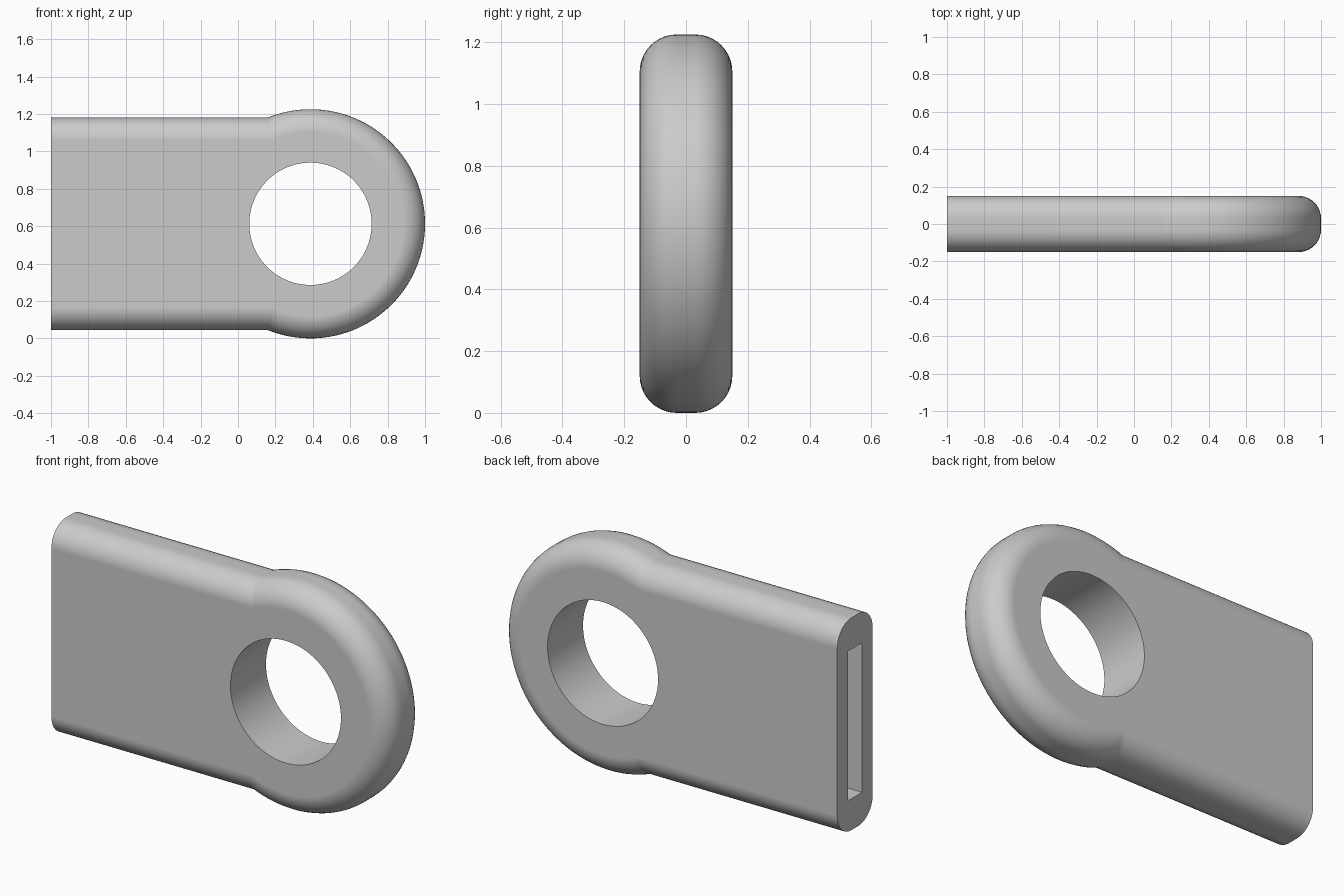
import bpy, bmesh
from math import sin, cos, pi, sqrt, atan2, radians
from mathutils import Matrix

cube = bpy.data.objects.get("Cube")
if cube:
    bpy.data.objects.remove(cube, do_unlink=True)

# Main sizes
EYE_X, EYE_Z = 0.3875, 0.6125      # centre of the round end
EYE_R, HOLE_R = 0.6125, 0.327
BAR_H = 0.568                      # half height of the shank
HALF_T, ROUND = 0.15, 0.12         # half thickness, edge rounding
ARC, STEPS = 72, 10

grey = bpy.data.materials.new("plain grey")
grey.use_nodes = True
colour = (0.6, 0.6, 0.6, 1)
grey.diffuse_color = colour
grey.node_tree.nodes["Principled BSDF"].inputs["Base Color"].default_value = colour


def make_object(name, bm):
    bmesh.ops.recalc_face_normals(bm, faces=bm.faces)
    mesh = bpy.data.meshes.new(name)
    bm.to_mesh(mesh)
    bm.free()
    mesh.materials.append(grey)
    obj = bpy.data.objects.new(name, mesh)
    bpy.context.collection.objects.link(obj)
    return obj


def outline(inset, y):
    """Keyhole outline of shank and round end, shrunk by inset."""
    r, h = EYE_R - inset, BAR_H - inset
    neck = atan2(h, -sqrt(r * r - h * h))
    angles = [neck - 2 * neck * i / ARC for i in range(ARC + 1)]
    arc = [(EYE_X + r * cos(a), y, EYE_Z + r * sin(a)) for a in angles]
    return [(-1, y, EYE_Z + h)] + arc + [(-1, y, EYE_Z - h)]


# Body: stacked outlines following a rounded edge from front to back
edge = [(ROUND * (1 - sin(t)), HALF_T - ROUND + ROUND * cos(t))
        for t in (pi / 2 * i / STEPS for i in range(STEPS + 1))]
section = [(d, -y) for d, y in edge] + [(d, y) for d, y in reversed(edge)]
bm = bmesh.new()
rings = [[bm.verts.new(p) for p in outline(d, y)] for d, y in section]
for a, b in zip(rings, rings[1:]):
    for i in range(len(a) - 1):
        bm.faces.new((a[i], a[i + 1], b[i + 1], b[i]))
bm.faces.new(rings[0])
bm.faces.new(rings[-1])
bm.faces.new([r[0] for r in rings] + [r[-1] for r in reversed(rings)])
body = make_object("eye_end_body", bm)

# Cutter for the round through hole
bm = bmesh.new()
bmesh.ops.create_cone(bm, cap_ends=True, segments=96, radius1=HOLE_R, radius2=HOLE_R, depth=1,
                      matrix=Matrix.Translation((EYE_X, 0, EYE_Z)) @ Matrix.Rotation(pi / 2, 4, 'X'))
hole = make_object("hole_cutter", bm)

# Cutter for the blind slot in the flat end
bm = bmesh.new()
bmesh.ops.create_cube(bm, size=1, matrix=Matrix.Translation((-1, 0, EYE_Z))
                      @ Matrix.Diagonal((1.4, 0.12, 0.8, 1)))
slot = make_object("slot_cutter", bm)

for cutter in (hole, slot):
    mod = body.modifiers.new(cutter.name, 'BOOLEAN')
    mod.operation, mod.solver, mod.object = 'DIFFERENCE', 'EXACT', cutter
    cutter.hide_render = True

# Keep the cut result and drop the cutters
bpy.context.view_layer.update()
result = bpy.data.meshes.new_from_object(body.evaluated_get(bpy.context.evaluated_depsgraph_get()))
body.modifiers.clear()
body.data = result
for cutter in (hole, slot):
    bpy.data.objects.remove(cutter, do_unlink=True)

# Smooth curves, crisp rims
bpy.ops.object.select_all(action='DESELECT')
body.select_set(True)
bpy.context.view_layer.objects.active = body
bpy.ops.object.shade_smooth_by_angle(angle=radians(35))
normals = body.modifiers.new("clean flats", 'WEIGHTED_NORMAL')
normals.keep_sharp = True
